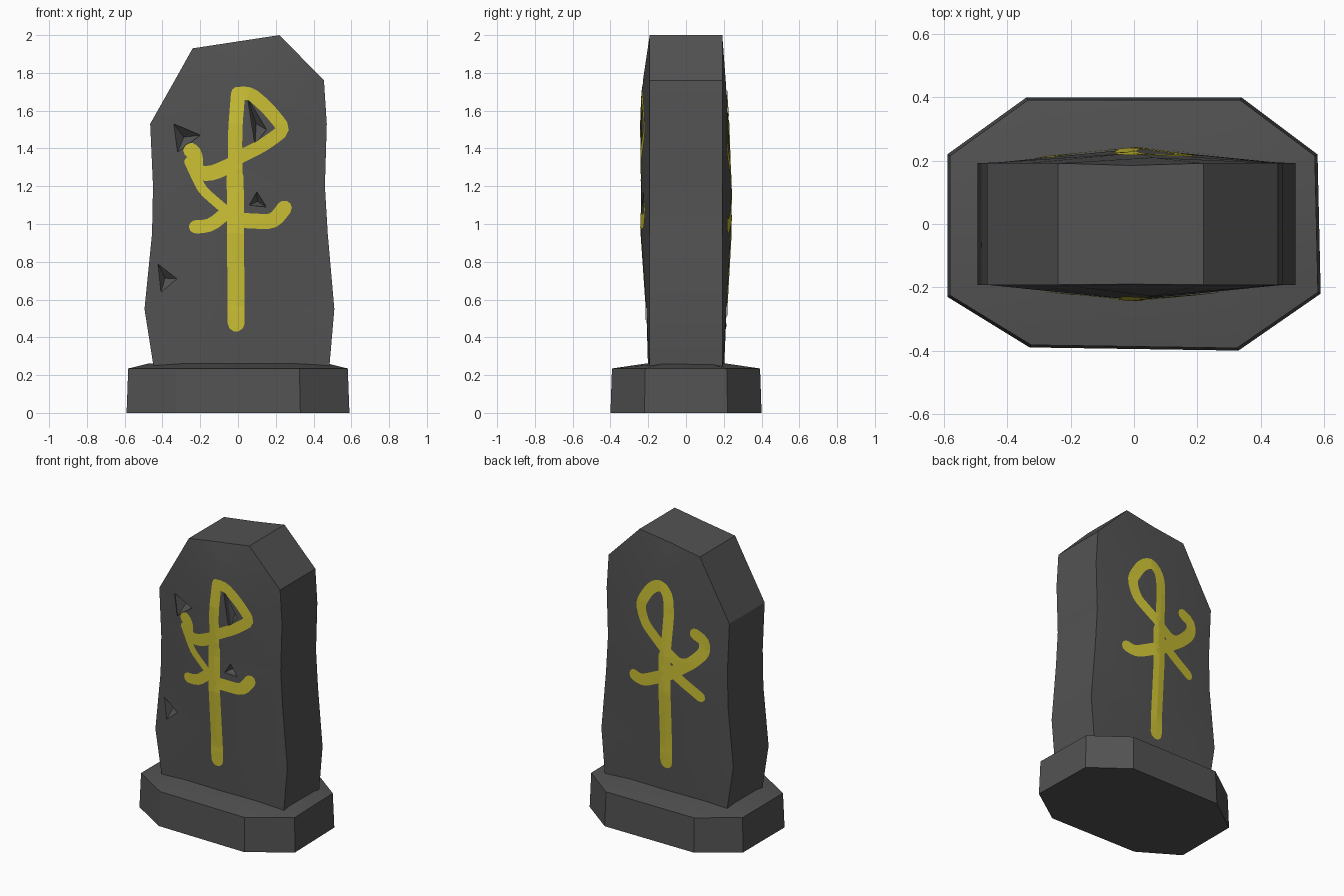
import bpy, bmesh, math
from mathutils import Vector
from mathutils.bvhtree import BVHTree

if "Cube" in bpy.data.objects:
    bpy.data.objects.remove(bpy.data.objects["Cube"])


def material(name, rgb):
    m = bpy.data.materials.new(name)
    m.diffuse_color = (*rgb, 1)
    m.use_nodes = True
    m.node_tree.nodes["Principled BSDF"].inputs["Base Color"].default_value = m.diffuse_color
    return m


STONE = material("dark_stone", (0.085, 0.085, 0.085))
PAINT = material("yellow_paint", (0.60, 0.53, 0.035))


def finish(name, bm, mat, recalc=True):
    if recalc:
        bmesh.ops.recalc_face_normals(bm, faces=bm.faces)
    me = bpy.data.meshes.new(name)
    bm.to_mesh(me)
    bm.free()
    ob = bpy.data.objects.new(name, me)
    bpy.context.collection.objects.link(ob)
    me.materials.append(mat)
    return ob


def loft(rings):
    """Skin a stack of equal-length rings and cap both ends."""
    bm = bmesh.new()
    rows = [[bm.verts.new(p) for p in ring] for ring in rings]
    n = len(rows[0])
    for a, b in zip(rows, rows[1:]):
        for i in range(n):
            j = (i + 1) % n
            bm.faces.new((a[i], a[j], b[j], b[i]))
    bm.faces.new(rows[0][::-1])
    bm.faces.new(rows[-1])
    return bm


def smooth(ob, angle=25):
    bpy.ops.object.select_all(action='DESELECT')
    ob.select_set(True)
    bpy.context.view_layer.objects.active = ob
    bpy.ops.object.shade_smooth_by_angle(angle=math.radians(angle))


# Base: rough eight-sided slab, top rising slightly toward the upright stone
outline = [(-0.59, -0.23), (-0.33, -0.39), (0.33, -0.4), (0.59, -0.22),
           (0.58, 0.22), (0.34, 0.4), (-0.34, 0.4), (-0.59, 0.22)]
base = finish("base_slab", loft([
    [(x, y, 0) for x, y in outline],
    [(x * 0.985, y * 0.98, 0.235) for x, y in outline],
    [(x * 0.8, y * 0.52, 0.262) for x, y in outline]]), STONE)
smooth(base)

# Upright stone: z left, z right, x left, x right, front ridge, back ridge
levels = [(0.20, 0.20, -0.44, 0.48, 0.20, 0.20),
          (0.55, 0.55, -0.495, 0.51, 0.21, 0.215),
          (0.95, 0.95, -0.455, 0.475, 0.238, 0.238),
          (1.20, 1.20, -0.45, 0.46, 0.235, 0.238),
          (1.53, 1.53, -0.465, 0.47, 0.24, 0.225),
          (1.76, 1.76, -0.335, 0.455, 0.228, 0.21),
          (1.93, 2.00, -0.24, 0.22, 0.19, 0.185)]
rings = []
for zl, zr, xl, xr, f, b in levels:
    xm, zm, e = (xl + xr) / 2, (zl + zr) / 2, 0.192
    rings.append([(xl, -e, zl), (xm, -f, zm), (xr, -e, zr),
                  (xr, e, zr), (xm, b, zm), (xl, e, zl)])
bm = loft(rings)
bmesh.ops.triangulate(bm, faces=bm.faces)
tree = BVHTree.FromBMesh(bm)
stone = finish("upright_stone", bm, STONE)

# Chips knocked out of the front face
chips = [[(-0.34, 1.53), (-0.2, 1.47), (-0.32, 1.38)],
         [(-0.43, 0.8), (-0.32, 0.71), (-0.41, 0.63)],
         [(0.05, 1.67), (0.15, 1.5), (0.09, 1.42)],
         [(0.06, 1.1), (0.15, 1.09), (0.10, 1.17)]]
for k, tri in enumerate(chips):
    cb = bmesh.new()
    cx, cz = (sum(p[i] for p in tri) / 3 for i in (0, 1))
    vs = [cb.verts.new((x, -0.3, z)) for x, z in tri]
    mid = [cb.verts.new((x, -0.2, z)) for x, z in tri]
    tip = cb.verts.new((cx, -0.15, cz))
    cb.faces.new(vs)
    for i in range(3):
        j = (i + 1) % 3
        cb.faces.new((vs[i], vs[j], mid[j], mid[i]))
        cb.faces.new((mid[i], mid[j], tip))
    cutter = finish(f"chip_cutter_{k}", cb, STONE)
    cutter.hide_render = True
    cutter.hide_set(True)
    mod = stone.modifiers.new("chip", 'BOOLEAN')
    mod.operation, mod.solver, mod.object = 'DIFFERENCE', 'EXACT', cutter

# Bake the chips so the cutters can go
dg = bpy.context.evaluated_depsgraph_get()
stone.data = bpy.data.meshes.new_from_object(stone.evaluated_get(dg))
stone.modifiers.clear()
for ob in [o for o in bpy.data.objects if o.name.startswith("chip_cutter")]:
    bpy.data.objects.remove(ob)
smooth(stone)


def resample(pts):
    """Split a brush path into short steps and soften its corners."""
    out = []
    for a, b in zip(pts, pts[1:]):
        a, b = Vector(a), Vector(b)
        n = max(1, round((b - a).length / 0.03))
        out += [a.lerp(b, i / n) for i in range(n)]
    out.append(Vector(pts[-1]))
    for _ in range(2):
        out = ([out[0]] + [(p + q * 2 + r) / 4 for p, q, r in
                           zip(out, out[1:], out[2:])] + [out[-1]])
    return out


def painted_mark(name, strokes, side):
    """Lay thin brush strokes onto the front (side -1) or back (side 1)."""
    bm = bmesh.new()

    def vert(p):
        hit = tree.ray_cast(Vector((p.x, side, p.y)), Vector((0, -side, 0)))[0]
        y = hit.y if hit else side * 0.2
        return bm.verts.new((p.x, y + side * 0.005, p.y))

    for width, path in strokes:
        pts = resample(path)
        rows = []
        for i, p in enumerate(pts):
            t = (pts[min(i + 1, len(pts) - 1)] - pts[max(i - 1, 0)]).normalized()
            n = Vector((-t.y, t.x)) * width / 2
            rows.append([vert(p + n), vert(p), vert(p - n)])
        for a, b in zip(rows, rows[1:]):
            for i in (0, 1):
                bm.faces.new((a[i], a[i + 1], b[i + 1], b[i]))
        for p in (pts[0], pts[-1]):      # rounded stroke ends
            rim = [vert(p + Vector((math.cos(a), math.sin(a))) * width / 2)
                   for a in (i * math.tau / 10 for i in range(10))]
            c = vert(p)
            for i in range(10):
                bm.faces.new((c, rim[i], rim[(i + 1) % 10]))
    bm.normal_update()
    for f in bm.faces:
        if f.normal.y * side < 0:
            f.normal_flip()
    return finish(name, bm, PAINT, recalc=False)


# Abstract painted marks: (brush width, path in x and z)
painted_mark("front_painted_mark", [
    (0.09, [(-0.01, 0.475), (-0.015, 1.25)]),
    (0.075, [(-0.015, 1.2), (-0.015, 1.5), (0.0, 1.69)]),
    (0.07, [(0.0, 1.69), (0.06, 1.7), (0.16, 1.61), (0.25, 1.5),
            (0.13, 1.415), (0.0, 1.35)]),
    (0.08, [(-0.25, 1.39), (-0.225, 1.385), (-0.225, 1.27),
            (-0.14, 1.265), (-0.02, 1.32)]),
    (0.05, [(-0.26, 1.33), (-0.19, 1.18), (-0.05, 1.06)]),
    (0.07, [(-0.225, 0.985), (-0.15, 0.985), (-0.05, 1.07)]),
    (0.08, [(0.0, 1.02), (0.19, 1.01), (0.245, 1.085)])], -1)
painted_mark("back_painted_mark", [
    (0.09, [(0.0, 0.465), (-0.005, 1.2)]),
    (0.075, [(-0.005, 1.15), (-0.03, 1.5), (-0.02, 1.62), (0.04, 1.68),
             (0.12, 1.63), (0.2, 1.5), (0.16, 1.38), (-0.02, 1.235),
             (-0.1, 1.18)]),
    (0.07, [(-0.02, 1.13), (-0.14, 1.05), (-0.26, 0.98)]),
    (0.08, [(-0.22, 1.4), (-0.29, 1.37), (-0.29, 1.29), (-0.2, 1.2),
            (-0.03, 1.08), (0.18, 0.98), (0.24, 1.0)]),
    (0.05, [(-0.02, 1.24), (-0.12, 1.18), (-0.2, 1.21)])], 1)
